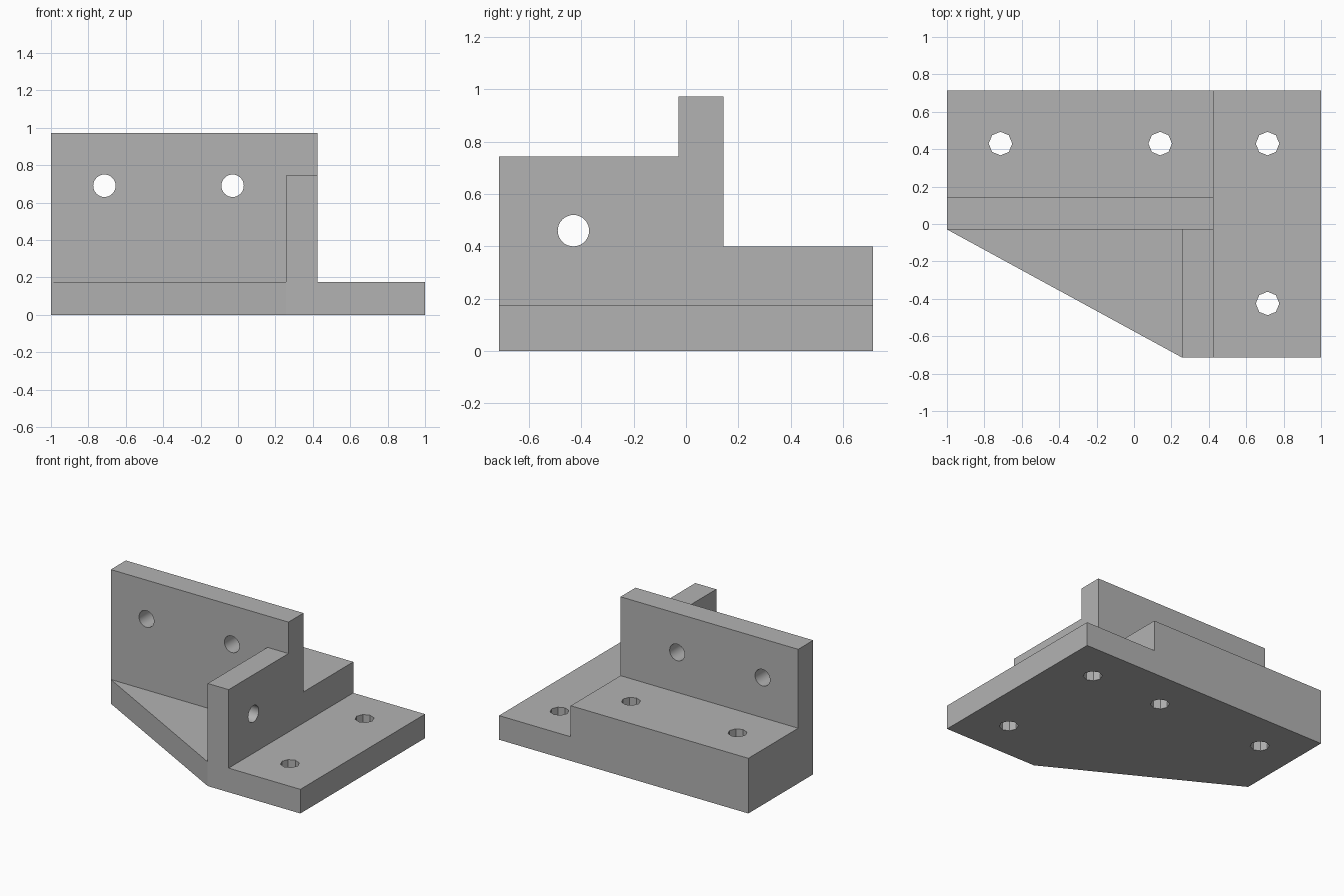
import bpy
import bmesh
from math import pi
from mathutils import Matrix, Vector

if "Cube" in bpy.data.objects:
    bpy.data.objects.remove(bpy.data.objects["Cube"], do_unlink=True)

grey = bpy.data.materials.new("plain grey")
grey.use_nodes = True
colour = (0.45, 0.45, 0.45, 1)
grey.diffuse_color = colour
grey.node_tree.nodes["Principled BSDF"].inputs["Base Color"].default_value = colour


def make_object(name, bm):
    bmesh.ops.recalc_face_normals(bm, faces=bm.faces)
    mesh = bpy.data.meshes.new(name)
    bm.to_mesh(mesh)
    bm.free()
    mesh.materials.append(grey)
    obj = bpy.data.objects.new(name, mesh)
    bpy.context.collection.objects.link(obj)
    return obj


def prism(name, outline, height):
    """Extrude a plan outline up from the ground."""
    bm = bmesh.new()
    face = bm.faces.new([bm.verts.new((x, y, 0)) for x, y in outline])
    top = bmesh.ops.extrude_face_region(bm, geom=[face])["geom"]
    verts = [v for v in top if isinstance(v, bmesh.types.BMVert)]
    bmesh.ops.translate(bm, verts=verts, vec=(0, 0, height))
    return make_object(name, bm)


def box(name, x0, x1, y0, y1, height):
    return prism(name, [(x0, y0), (x1, y0), (x1, y1), (x0, y1)], height)


def drill(name, centre, axis, radius, sides, depth):
    turn = {"X": Matrix.Rotation(pi / 2, 4, "Y"),
            "Y": Matrix.Rotation(pi / 2, 4, "X"),
            "Z": Matrix.Identity(4)}[axis]
    bm = bmesh.new()
    bmesh.ops.create_cone(bm, cap_ends=True, segments=sides, radius1=radius,
                          radius2=radius, depth=depth,
                          matrix=Matrix.Translation(Vector(centre)) @ turn)
    return make_object(name, bm)


def combine(target, tool, operation):
    """Apply a boolean and discard the tool."""
    mod = target.modifiers.new(operation.lower(), "BOOLEAN")
    mod.operation = operation
    mod.solver = "EXACT"
    mod.object = tool
    bpy.context.view_layer.objects.active = target
    bpy.ops.object.modifier_apply(modifier=mod.name)
    bpy.data.objects.remove(tool, do_unlink=True)


# Key edges shared by the parts
SIDE, DEPTH = 1.0, 0.714
WALL_FRONT, WALL_BACK = -0.029, 0.143
RIB_INNER, RIB_OUTER = 0.257, 0.425

# Base plate with its slanted front corner
bracket = prism("mounting_bracket", [
    (-SIDE, DEPTH), (-SIDE, WALL_FRONT), (RIB_INNER, -DEPTH),
    (SIDE, -DEPTH), (SIDE, DEPTH)], 0.175)

# Rear block, upright wall and front rib
for part in (
    box("rear_block", -SIDE, RIB_OUTER, WALL_FRONT, DEPTH, 0.4),
    box("upright_wall", -SIDE, RIB_OUTER, WALL_FRONT, WALL_BACK, 0.972),
    box("front_rib", RIB_INNER, RIB_OUTER, -DEPTH, WALL_BACK, 0.744),
):
    combine(bracket, part, "UNION")

# Eight-sided bolt holes through the base
for x, y in ((-0.714, 0.43), (0.14, 0.43), (0.714, 0.43), (0.714, -0.425)):
    combine(bracket, drill("bolt_hole", (x, y, 0.2), "Z", 0.063, 8, 1), "DIFFERENCE")

# Round holes through the wall and the rib
for x in (-0.714, -0.029):
    combine(bracket, drill("wall_hole", (x, 0.05, 0.69), "Y", 0.06, 32, 0.5), "DIFFERENCE")
combine(bracket, drill("rib_hole", (0.34, -0.43, 0.46), "X", 0.06, 32, 0.4), "DIFFERENCE")

# Merge flat regions, smooth only the round hole walls
bm = bmesh.new()
bm.from_mesh(bracket.data)
bmesh.ops.remove_doubles(bm, verts=bm.verts, dist=0.0001)
bmesh.ops.dissolve_limit(bm, angle_limit=0.01, verts=bm.verts, edges=bm.edges)
bm.to_mesh(bracket.data)
bm.free()
bpy.ops.object.select_all(action="DESELECT")
bracket.select_set(True)
bpy.context.view_layer.objects.active = bracket
bpy.ops.object.shade_smooth_by_angle(angle=0.4)
